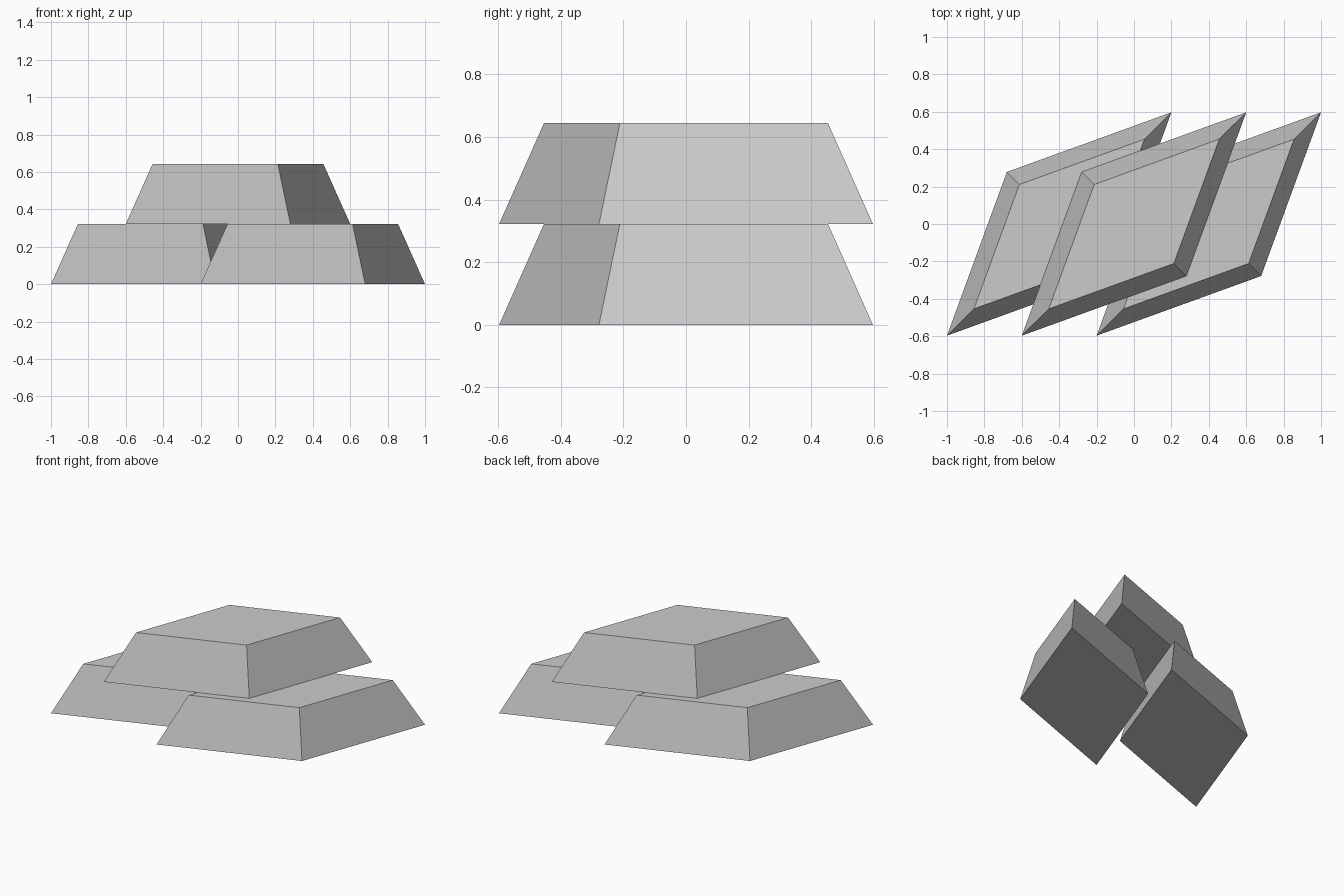
import bpy
import bmesh

if "Cube" in bpy.data.objects:
    bpy.data.objects.remove(bpy.data.objects["Cube"])

# Single flat colour
metal = bpy.data.materials.new("light_grey")
metal.diffuse_color = (0.6, 0.6, 0.6, 1.0)
metal.use_nodes = True
metal.node_tree.nodes["Principled BSDF"].inputs["Base Color"].default_value = metal.diffuse_color

HEIGHT = 0.322
TAPER = 0.76
BASE = [(-0.6, -0.597), (0.28, -0.278), (0.6, 0.597), (-0.28, 0.278)]


def make_bar(name, x, z):
    """Tapered ingot on a rhombus base."""
    bm = bmesh.new()
    bottom = [bm.verts.new((px, py, 0)) for px, py in BASE]
    top = [bm.verts.new((px * TAPER, py * TAPER, HEIGHT)) for px, py in BASE]
    bm.faces.new(bottom[::-1])
    bm.faces.new(top)
    for i in range(4):
        j = (i + 1) % 4
        bm.faces.new((bottom[i], bottom[j], top[j], top[i]))
    mesh = bpy.data.meshes.new(name)
    bm.to_mesh(mesh)
    bm.free()
    mesh.materials.append(metal)
    bar = bpy.data.objects.new(name, mesh)
    bar.location = (x, 0, z)
    bpy.context.collection.objects.link(bar)


# Two bars side by side with a third stacked across them
make_bar("left_bar", -0.4, 0)
make_bar("right_bar", 0.4, 0)
make_bar("top_bar", 0, HEIGHT)
